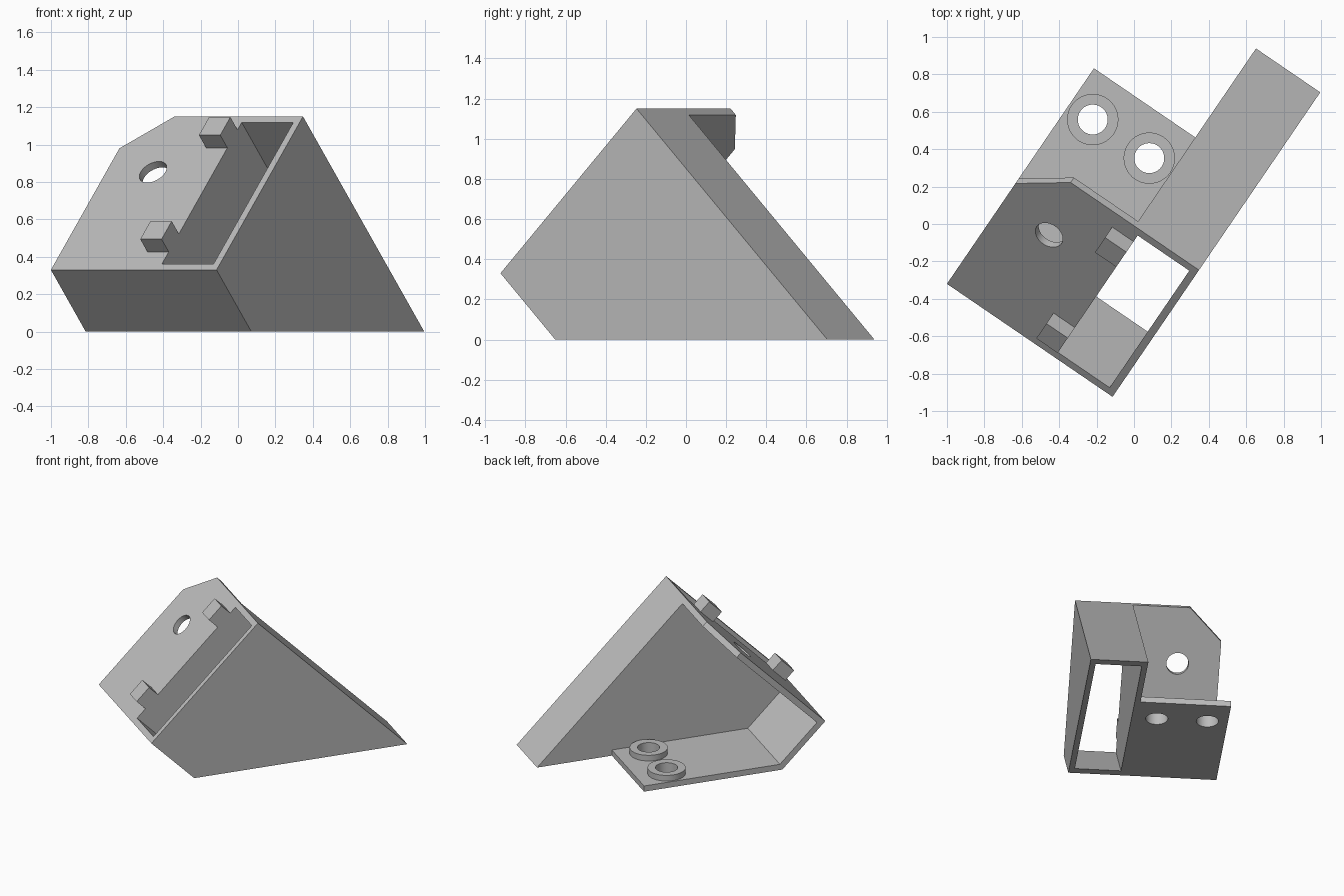
import bpy
import math
from mathutils import Matrix, Vector

cube = bpy.data.objects.get("Cube")
if cube:
    bpy.data.objects.remove(cube)

grey = bpy.data.materials.new("light grey")
grey.use_nodes = True
grey.diffuse_color = (0.5, 0.5, 0.5, 1)
grey.node_tree.nodes["Principled BSDF"].inputs["Base Color"].default_value = (0.5, 0.5, 0.5, 1)

TURN = Matrix.Rotation(math.radians(-34.3), 4, "Z")   # whole part is turned on the ground
TILT = Matrix.Rotation(math.radians(45), 4, "X")      # frame of the sloping front face
FLAT = Matrix.Identity(4)
SIDE = Matrix(((0, 0, 1, 0), (1, 0, 0, 0), (0, 1, 0, 0), (0, 0, 0, 1)))  # profile in depth and height

WALL = 0.045
FACE = 0.819             # distance of the front face along its normal
LOW, HIGH = -0.352, 0.808    # ends of the front face along the slope
LEFT, MID, RIGHT = -0.646, 0.01, 0.426
BASE_END = 0.567


def prism(name, outline, lo, hi, frame):
    """Extrude a flat outline from lo to hi in the given frame."""
    n = len(outline)
    verts = [frame @ Vector((x, y, h)) for h in (lo, hi) for x, y in outline]
    faces = [list(range(n))[::-1], list(range(n, 2 * n))]
    faces += [(i, (i + 1) % n, n + (i + 1) % n, n + i) for i in range(n)]
    mesh = bpy.data.meshes.new(name)
    mesh.from_pydata([TURN @ v for v in verts], [], faces)
    mesh.materials.append(grey)
    obj = bpy.data.objects.new(name, mesh)
    bpy.context.collection.objects.link(obj)
    # make normals face outward whatever the outline direction
    area = sum(a[0] * b[1] - b[0] * a[1] for a, b in zip(outline, outline[1:] + outline[:1]))
    if area < 0:
        mesh.flip_normals()
    return obj


def rect(x0, x1, y0, y1):
    return [(x0, y0), (x1, y0), (x1, y1), (x0, y1)]


def circle(x, y, r, n=48):
    return [(x + r * math.cos(math.tau * i / n), y + r * math.sin(math.tau * i / n)) for i in range(n)]


def slope(s, n):
    """Depth and height of a point given along the slope and its normal."""
    p = TILT @ Vector((0, s, n))
    return (p.y, p.z)


def cut(obj, cutter):
    mod = obj.modifiers.new("cut", "BOOLEAN")
    mod.operation = "DIFFERENCE"
    mod.solver = "EXACT"
    mod.object = cutter
    bpy.context.view_layer.objects.active = obj
    bpy.ops.object.modifier_apply(modifier=mod.name)
    bpy.data.objects.remove(cutter)


# Rectangular sloping tube, cut off level with the ground
tube = prism("sloping_tube",
             [slope(LOW, FACE), slope(LOW, -LOW), slope(HIGH, -HIGH), slope(HIGH, FACE)],
             MID, RIGHT, SIDE)
cut(tube, prism("tube_cutter", rect(MID + WALL - 0.004, RIGHT - WALL + 0.004, LOW + WALL, HIGH - WALL),
                -2, 2, TILT))

# Bent bracket: base plate, short sloping wall and tilted front plate
inner = LOW + WALL
bracket = prism("bent_bracket",
                [(BASE_END, 0), slope(LOW, -LOW), slope(LOW, FACE), slope(HIGH, FACE),
                 slope(HIGH, FACE - WALL), slope(inner, FACE - WALL),
                 (inner * math.sqrt(2) - WALL, WALL), (BASE_END, WALL)],
                LEFT, MID + 0.002, SIDE)
cut(bracket, prism("corner_cutter", [(-0.7, 0.513), (-0.36, 0.853), (-0.7, 0.853)], 0.7, 0.9, TILT))
cut(bracket, prism("plate_hole_cutter", circle(-0.342, 0.388, 0.08), 0.7, 0.9, TILT))

# Raised rings around the two base holes
rings = []
for label, u in (("left", -0.131), ("right", -0.497)):
    cut(bracket, prism("base_hole_cutter", circle(u, 0.337, 0.08), -0.1, 0.2, FLAT))
    ring = prism(label + "_base_ring", circle(u, 0.337, 0.137), WALL, 2 * WALL, FLAT)
    cut(ring, prism("ring_cutter", circle(u, 0.337, 0.08), -0.1, 0.2, FLAT))
    rings.append(ring)

# Square pegs beside the front opening
for label, s in (("lower", -0.216), ("upper", 0.571)):
    prism(label + "_peg", rect(-0.087, MID + WALL - 0.004, s, s + 0.136), FACE - 0.01, FACE + 0.096, TILT)

# Smooth round walls, sharp edges
bpy.ops.object.select_all(action="DESELECT")
for obj in [bracket] + rings:
    obj.select_set(True)
bpy.context.view_layer.objects.active = bracket
bpy.ops.object.shade_smooth_by_angle(angle=math.radians(30))
